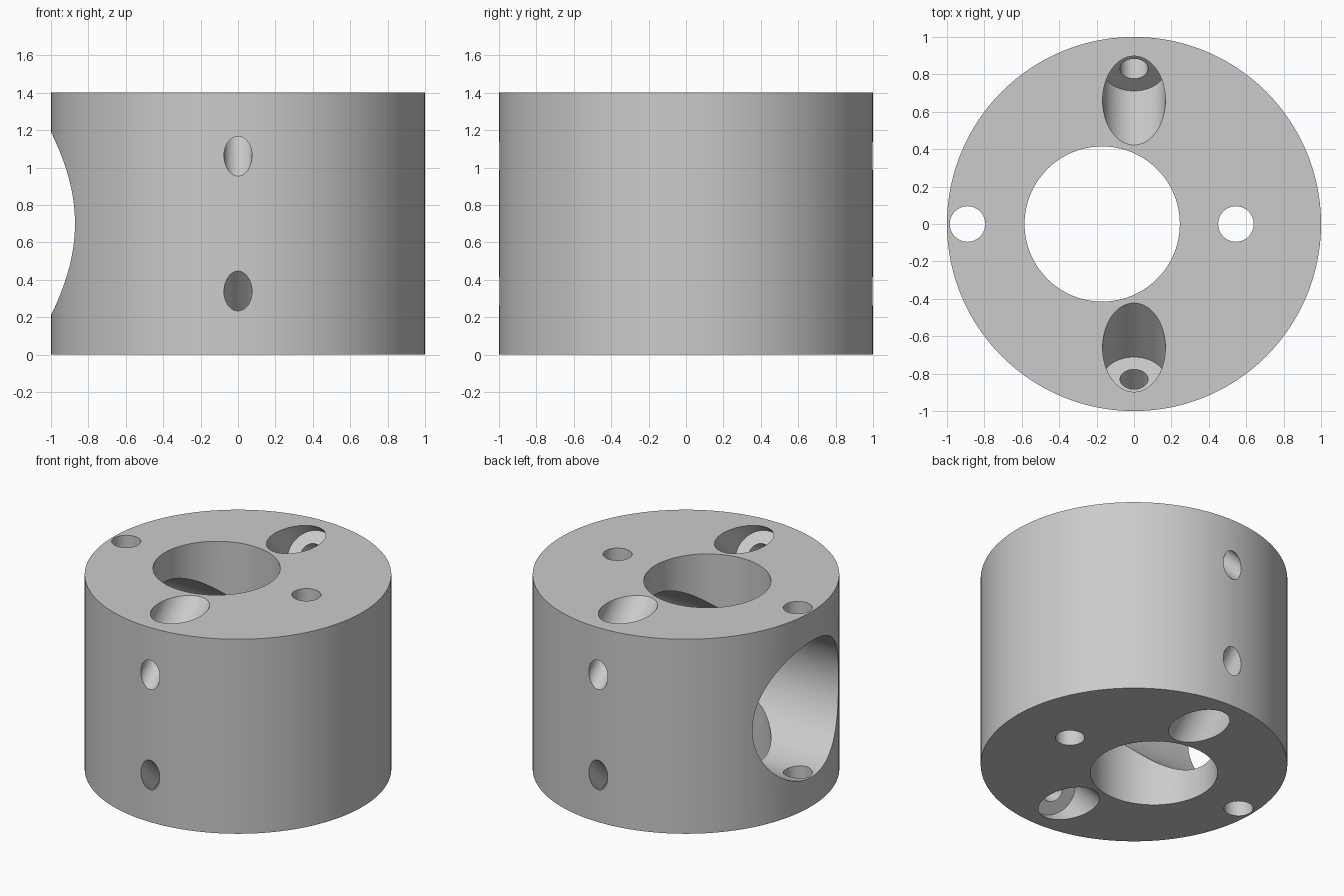
import bpy
import math
from mathutils import Vector

cube = bpy.data.objects.get("Cube")
if cube:
    bpy.data.objects.remove(cube, do_unlink=True)

HEIGHT = 1.4
MID = HEIGHT / 2

# Plain grey metal
metal = bpy.data.materials.new("grey metal")
metal.use_nodes = True
grey = (0.6, 0.6, 0.6, 1)
metal.diffuse_color = grey
for node in metal.node_tree.nodes:
    if node.type == "BSDF_PRINCIPLED":
        node.inputs["Base Color"].default_value = grey


def rod(name, start, end, radius, sides=64):
    """Cylinder running between two points."""
    a, b = Vector(start), Vector(end)
    axis = b - a
    bpy.ops.mesh.primitive_cylinder_add(vertices=sides, radius=radius, depth=axis.length,
                                        location=(a + b) / 2)
    obj = bpy.context.object
    obj.name = name
    obj.rotation_euler = axis.to_track_quat("Z", "Y").to_euler()
    obj.data.materials.append(metal)
    return obj


# Round body
body = rod("collar_body", (0, 0, 0), (0, 0, HEIGHT), 1, 160)
cutters = []

# Off-centre main bore and two small vertical holes
for name, x, r in (("main_bore", -0.17, 0.415),
                   ("outer_pin_hole", -0.89, 0.095),
                   ("inner_pin_hole", 0.545, 0.095)):
    cutters.append(rod(name, (x, 0, -0.2), (x, 0, HEIGHT + 0.2), r, 96))

# Wide blind hole entering from the side
cutters.append(rod("side_hole", (-1.3, 0, MID), (0.6, 0, MID), 0.49, 128))

# Slanted screw holes with counterbores, mirrored front/back and top/bottom
for side in (-1, 1):
    for up in (-1, 1):
        def on_axis(y):
            return (0, side * y, MID + up * (0.66 - y + MID))
        cutters.append(rod("counterbore", on_axis(0.3), on_axis(0.83), 0.168))
        cutters.append(rod("screw_hole", on_axis(0.7), on_axis(1.3), 0.075))

# Cut every hole, then discard the cutters
for cutter in cutters:
    bpy.context.view_layer.objects.active = body
    cut = body.modifiers.new(cutter.name, "BOOLEAN")
    cut.operation = "DIFFERENCE"
    cut.solver = "EXACT"
    cut.object = cutter
    bpy.ops.object.modifier_apply(modifier=cut.name)
    bpy.data.objects.remove(cutter, do_unlink=True)

bpy.ops.object.select_all(action="DESELECT")
body.select_set(True)
bpy.context.view_layer.objects.active = body
bpy.ops.object.shade_smooth_by_angle(angle=math.radians(30))
